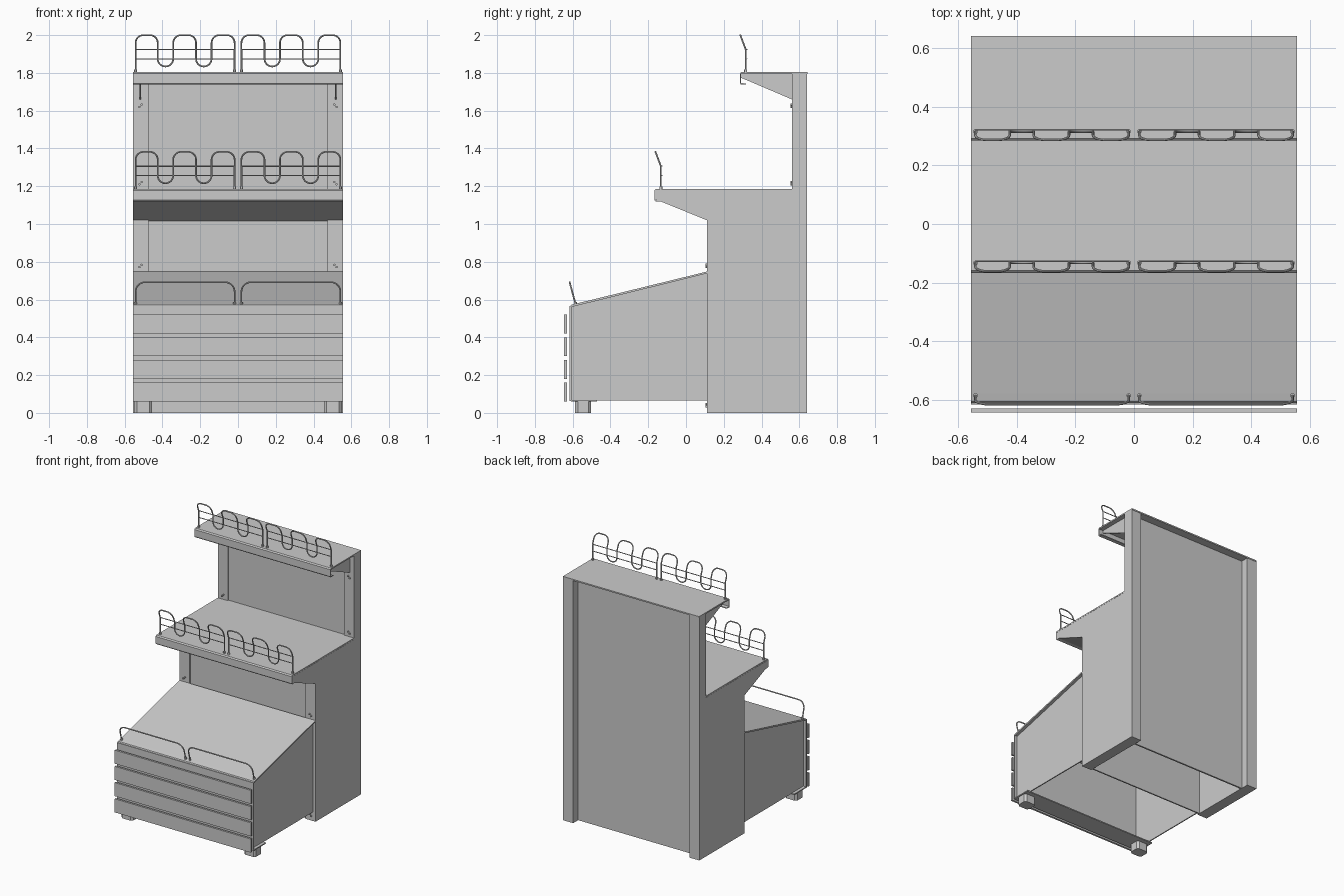
import bpy, bmesh, math
from mathutils import Vector

if "Cube" in bpy.data.objects:
    bpy.data.objects.remove(bpy.data.objects["Cube"])

W = 0.557      # half width
IN = 0.475     # inner face of the side frames


def prism(name, profile, x0, x1):
    """Extrude a closed (y, z) profile from x0 to x1."""
    bm = bmesh.new()
    face = bm.faces.new([bm.verts.new((x0, y, z)) for y, z in profile])
    ext = bmesh.ops.extrude_face_region(bm, geom=[face])
    verts = [v for v in ext["geom"] if isinstance(v, bmesh.types.BMVert)]
    bmesh.ops.translate(bm, verts=verts, vec=(x1 - x0, 0, 0))
    bmesh.ops.recalc_face_normals(bm, faces=bm.faces)
    mesh = bpy.data.meshes.new(name)
    bm.to_mesh(mesh)
    bm.free()
    ob = bpy.data.objects.new(name, mesh)
    bpy.context.collection.objects.link(ob)
    return ob


def box(name, x0, x1, y0, y1, z0, z1):
    return prism(name, [(y0, z0), (y1, z0), (y1, z1), (y0, z1)], x0, x1)


def mirror(ob):
    ob.modifiers.new("mirror", "MIRROR").use_mirror_merge = False
    return ob


def cylinder(name, r, depth, loc, rot=(0, 0, 0)):
    bpy.ops.mesh.primitive_cylinder_add(vertices=12, radius=r, depth=depth, location=loc, rotation=rot)
    ob = bpy.context.object
    ob.name = name
    bpy.ops.object.transform_apply(location=True, rotation=True)
    bpy.ops.object.shade_smooth_by_angle()
    return mirror(ob)


def fillet(pts, r, n=7):
    """Round the inner corners of a 2D polyline."""
    pts = [Vector(p) for p in pts]
    out = [pts[0]]
    for a, p, b in zip(pts, pts[1:], pts[2:]):
        s, e = p + (a - p).normalized() * r, p + (b - p).normalized() * r
        c = s + e - p
        for i in range(n + 1):
            t = math.pi / 2 * i / n
            out.append(c + (s - c) * math.cos(t) + (e - c) * math.sin(t))
    return out + [pts[-1]]


def wire(name, pts, r):
    cu = bpy.data.curves.new(name, "CURVE")
    cu.dimensions = "3D"
    cu.bevel_depth, cu.bevel_resolution, cu.use_fill_caps = r, 2, True
    sp = cu.splines.new("POLY")
    sp.points.add(len(pts) - 1)
    for p, co in zip(sp.points, pts):
        p.co = (*co, 1)
    ob = bpy.data.objects.new(name, cu)
    bpy.context.collection.objects.link(ob)
    bpy.ops.object.select_all(action="DESELECT")
    ob.select_set(True)
    bpy.context.view_layer.objects.active = ob
    bpy.ops.object.convert(target="MESH")
    bpy.ops.object.shade_smooth_by_angle()
    return mirror(bpy.context.object)


# stepped side frames, including the tapered arm under the middle shelf
mirror(prism("side_frame", [(0.11, 0), (0.64, 0), (0.64, 1.795), (0.56, 1.795), (0.56, 1.175),
                            (-0.16, 1.175), (-0.16, 1.13), (0.11, 1.02)], IN, W))

# recessed panels between the frames
box("back_panel", -IN, IN, 0.57, 0.582, 0, 1.795)
box("cabinet_front_panel", -IN, IN, 0.122, 0.132, 0, 1.03)
prism("middle_shelf_underside", [(-0.16, 1.13), (0.125, 1.014), (0.125, 1.024), (-0.16, 1.14)], -IN, IN)


# sheet shelves with a folded front lip
def shelf(name, yf, yb, z):
    prism(name, [(yb, z), (yf + 0.008, z), (yf, z - 0.008), (yf, z - 0.06), (yf + 0.005, z - 0.066),
                 (yf + 0.033, z - 0.066), (yf + 0.033, z - 0.06), (yf + 0.007, z - 0.058),
                 (yf + 0.007, z - 0.01), (yb, z - 0.01)], -W, W)


shelf("middle_shelf", -0.167, 0.572, 1.186)
shelf("top_shelf", 0.285, 0.643, 1.804)
mirror(prism("top_shelf_bracket", [(0.292, 1.796), (0.292, 1.774), (0.56, 1.66), (0.56, 1.796)], 0.514, 0.522))

# front bin: sloping lid, front panel, inset sides and base flange
prism("bin_lid", [(-0.615, 0.56), (-0.607, 0.572), (-0.58, 0.579), (0.11, 0.748), (0.11, 0.738), (-0.6, 0.562)], -W, W)
box("bin_front", -W, W, -0.617, -0.607, 0.062, 0.565)
mirror(prism("bin_side", [(-0.61, 0.065), (0.112, 0.065), (0.112, 0.741), (-0.61, 0.563)], 0.527, 0.535))
box("bin_base_flange", -W, W, -0.61, -0.47, 0.06, 0.068)

# horizontal slats across the bin front
for i in range(4):
    z = 0.06 + 0.12 * i
    box(f"front_slat_{i + 1}", -W, W, -0.645, -0.63, z, z + 0.1)

# chamfered front feet
foot = box("front_foot", 0.455, 0.55, -0.587, -0.503, 0, 0.062)
bm = bmesh.new()
bm.from_mesh(foot.data)
upright = [e for e in bm.edges if abs(e.verts[0].co.z - e.verts[1].co.z) > 0.05]
bmesh.ops.bevel(bm, geom=upright, offset=0.014, segments=1, affect="EDGES")
bm.to_mesh(foot.data)
bm.free()
mirror(foot)


# looped wire guards on the two shelves
def guard(name, y, z):
    def place(x, h):
        return (x, y - max(0, h - 0.12) * 0.375, z + h)

    path = [(0.018, 0)]
    for a, b in ((0.018, 0.14), (0.222, 0.343), (0.425, 0.542)):
        path += [(a, 0.196), (b, 0.196), (b, 0.03), (b, 0.03)][:3]
        if b < 0.5:
            path.append((b + 0.0825, 0.03))
    path[-1] = (0.542, 0)
    pts = []
    for p in fillet(path, 0.041):
        # add a point where the wire bends forward
        if pts and (pts[-1].y - 0.12) * (p.y - 0.12) < 0:
            pts.append(pts[-1].lerp(p, (0.12 - pts[-1].y) / (p.y - pts[-1].y)))
        pts.append(p)
    wire(name + "_loops", [place(*p) for p in pts], 0.0045)
    for h in (0.07, 0.12):
        wire(name + "_crossbar", [(0.018, y + 0.006, z + h), (0.542, y + 0.006, z + h)], 0.003)
    for x in (0.018, 0.542):
        cylinder(name + "_socket", 0.008, 0.014, (x, y, z + 0.006))


guard("middle_guard", -0.133, 1.186)
guard("top_guard", 0.316, 1.804)

# plain wire rails on the bin
rail = fillet([(0.018, 0), (0.018, 0.115), (0.542, 0.115), (0.542, 0)], 0.05)
wire("bin_rail", [(x, -0.585 - h * 0.27, 0.577 + h) for x, h in rail], 0.0045)
for x in (0.018, 0.542):
    cylinder("bin_rail_socket", 0.008, 0.014, (x, -0.586, 0.581))

# fixing bolts on the front faces of the frames
for y, z in ((0.557, 1.62), (0.557, 1.21), (0.107, 0.772), (0.107, 0.035)):
    for dx, dz in ((0, 0), (-0.012, 0.012)):
        cylinder("fixing_bolt", 0.006, 0.01, (0.522 + dx, y, z + dz), (math.pi / 2, 0, 0))
